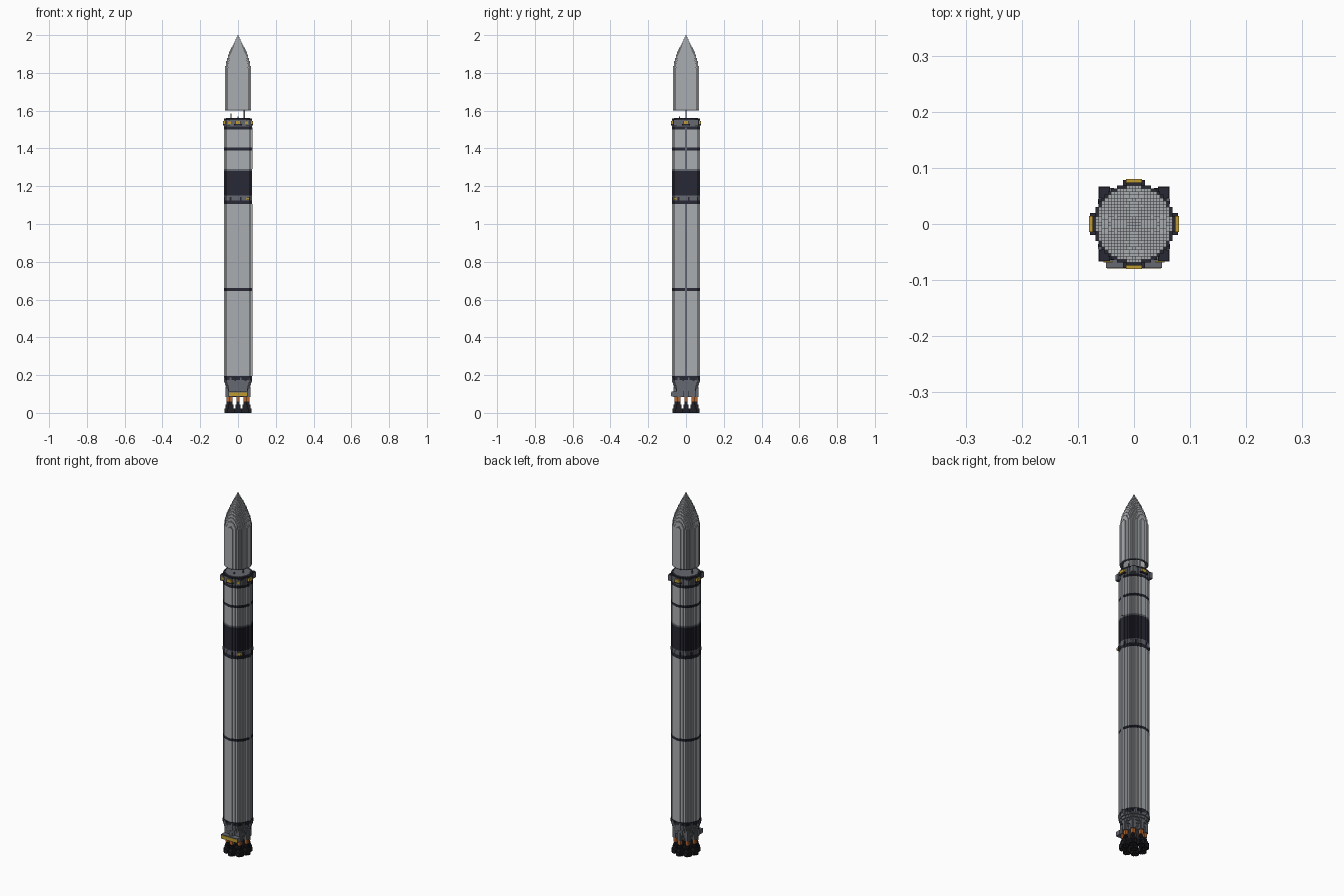
import bpy, bmesh, math

cube = bpy.data.objects.get("Cube")
if cube:
    bpy.data.objects.remove(cube, do_unlink=True)

V = 0.0055  # width of one block


def material(name, r, g, b):
    m = bpy.data.materials.new(name)
    m.use_nodes = True
    m.diffuse_color = (r, g, b, 1)
    for n in m.node_tree.nodes:
        if n.type == 'BSDF_PRINCIPLED':
            n.inputs["Base Color"].default_value = (r, g, b, 1)
    return m


LIGHT, DARK, GREY, YELLOW, ORANGE, BLACK = range(6)
MATS = [material("light_grey", 0.40, 0.42, 0.44),
        material("dark_navy", 0.022, 0.022, 0.035),
        material("mid_grey", 0.13, 0.14, 0.16),
        material("yellow", 0.52, 0.33, 0.03),
        material("orange", 0.45, 0.13, 0.03),
        material("soot_black", 0.014, 0.014, 0.018)]


def finish(name, bm):
    bmesh.ops.remove_doubles(bm, verts=bm.verts, dist=1e-6)
    bmesh.ops.recalc_face_normals(bm, faces=bm.faces)
    me = bpy.data.meshes.new(name)
    bm.to_mesh(me)
    bm.free()
    for m in MATS:
        me.materials.append(m)
    ob = bpy.data.objects.new(name, me)
    bpy.context.collection.objects.link(ob)
    return ob


def disc(outer, inner):
    """Grid cells between two radii."""
    n = int(outer / V) + 1
    return {(i, j) for i in range(-n, n + 1) for j in range(-n, n + 1)
            if inner <= math.hypot(i, j) * V <= max(outer - V / 2, 0)}


def stack(name, layers, cx=0, cy=0):
    """Blocky round solid from layers of (bottom, top, outer, inner, colour)."""
    bm = bmesh.new()
    cells = [disc(l[2], l[3]) for l in layers]

    def face(pts, colour):
        f = bm.faces.new([bm.verts.new((cx + x * V, cy + y * V, z)) for x, y, z in pts])
        f.material_index = colour

    for k, (z0, z1, _, _, colour) in enumerate(layers):
        below = cells[k - 1] if k else set()
        above = cells[k + 1] if k + 1 < len(cells) else set()
        for i, j in cells[k]:
            a, b, c, d = i - .5, i + .5, j - .5, j + .5
            ring = [(a, c), (b, c), (b, d), (a, d)]
            if (i, j) not in above:
                face([(x, y, z1) for x, y in ring], colour)
            if (i, j) not in below:
                face([(x, y, z0) for x, y in reversed(ring)], colour)
            for s, (di, dj) in enumerate([(0, -1), (1, 0), (0, 1), (-1, 0)]):
                if (i + di, j + dj) not in cells[k]:
                    (x0, y0), (x1, y1) = ring[s], ring[(s + 1) % 4]
                    face([(x0, y0, z0), (x1, y1, z0), (x1, y1, z1), (x0, y0, z1)], colour)
    return finish(name, bm)


def box(name, x, y, z, sx, sy, sz, colour):
    """Box centred in x and y, standing on height z."""
    bm = bmesh.new()
    bmesh.ops.create_cube(bm, size=1)
    for v in bm.verts:
        v.co = (x + v.co.x * sx, y + v.co.y * sy, z + (v.co.z + .5) * sz)
    for f in bm.faces:
        f.material_index = colour
    return finish(name, bm)


def column(bands, radius):
    return [(a, b, radius, 0, c) for a, b, c in bands]


# Stages, with painted bands
R = 0.0755
stack("first_stage", column([(.16, .175, GREY), (.175, .195, DARK), (.195, .645, LIGHT),
                             (.645, .66, DARK), (.66, 1.105, LIGHT)], R))
stack("interstage", column([(1.105, 1.125, DARK), (1.125, 1.15, GREY), (1.15, 1.28, DARK),
                            (1.28, 1.29, GREY)], R))
stack("second_stage", column([(1.29, 1.39, LIGHT), (1.39, 1.405, DARK), (1.405, 1.5, LIGHT),
                              (1.5, 1.515, DARK), (1.515, 1.55, GREY), (1.55, 1.558, DARK)], R))
stack("payload_deck", [(1.558, 1.561, .066, 0, GREY)])

# Hollow nose fairing
nose = [(1.6, 1.605, .07, .058, GREY), (1.605, 1.82, .07, .058, LIGHT)]
STEPS = 33
for k in range(STEPS):
    r = .07 * (1 - ((k + .5) / STEPS) ** 1.6)
    h = .18 / STEPS
    nose.append((1.82 + k * h, 1.82 + (k + 1) * h, r, max(r - .015, 0), LIGHT))
stack("nose_fairing", nose)

# Posts on the payload deck
for x, y, h in [(.033, 0, .042), (-.038, 0, .027), (0, -.035, .012)]:
    box("deck_post", x, y, 1.558, V, V, h, GREY)

# Cable raceway on the left side
for z0, z1 in [(.195, 1.105), (1.29, 1.51)]:
    box("raceway", .074, 0, z0, .006, .013, z1 - z0, GREY)

# Thruster pods round the upper ring
for k in range(4):
    a = k * math.pi / 2
    c, s = round(math.cos(a)), round(math.sin(a))
    wide, deep = .028, .010
    box("thruster_pod", c * .075, s * .075, 1.53, deep if c else wide, wide if c else deep,
        .016, YELLOW)
    box("pod_cover", c * .0735, s * .0735, 1.522, deep if c else .04, .04 if c else deep,
        .008, DARK)
for sx in (-1, 1):
    for sy in (-1, 1):
        box("corner_pod", sx * .053, sy * .056, 1.52, .02, .022, .03, GREY)
        box("corner_pod_cap", sx * .053, sy * .056, 1.55, .018, .02, .004, DARK)
    box("corner_thruster", sx * .046, -.0675, 1.53, .016, .003, .012, YELLOW)

# Small equipment blocks round the separation and base rings
for z, colours in [(1.125, (DARK, GREY)), (.17, (GREY, DARK))]:
    for k in range(16):
        a = (k + .5) * math.pi / 8
        box("ring_block", .072 * math.cos(a), .072 * math.sin(a), z, .009, .009,
            .018, colours[k % 2])
box("ring_marker", .052, -.057, 1.128, .016, .012, .012, YELLOW)

# Tapered thrust section
taper = [(.085, .10, .052), (.10, .115, .056), (.115, .13, .061),
         (.13, .145, .066), (.145, .16, .070)]
stack("thrust_section", [(a, b, r, 0, GREY) for a, b, r in taper])

# Front exhaust manifold with a yellow face
box("manifold", 0, -.064, .088, .10, .028, .024, GREY)
box("manifold_plate", 0, -.0785, .090, .096, .002, .018, YELLOW)


# Engines: hollow bell, orange neck and grey chamber
def engine(x, y):
    layers = []
    for k in range(8):
        r = .0225 - .012 * (k / 7) ** 1.3
        layers.append((k * .0075, (k + 1) * .0075, r, max(r - .010, 0) if k < 6 else 0, BLACK))
    layers += [(.06, .07, .011, 0, ORANGE), (.07, .085, .013, 0, ORANGE),
               (.085, .14, .016, 0, GREY)]
    stack("engine", layers, x, y)


engine(0, 0)
for k in range(8):
    a = k * math.pi / 4
    engine(.053 * math.cos(a), .053 * math.sin(a))
